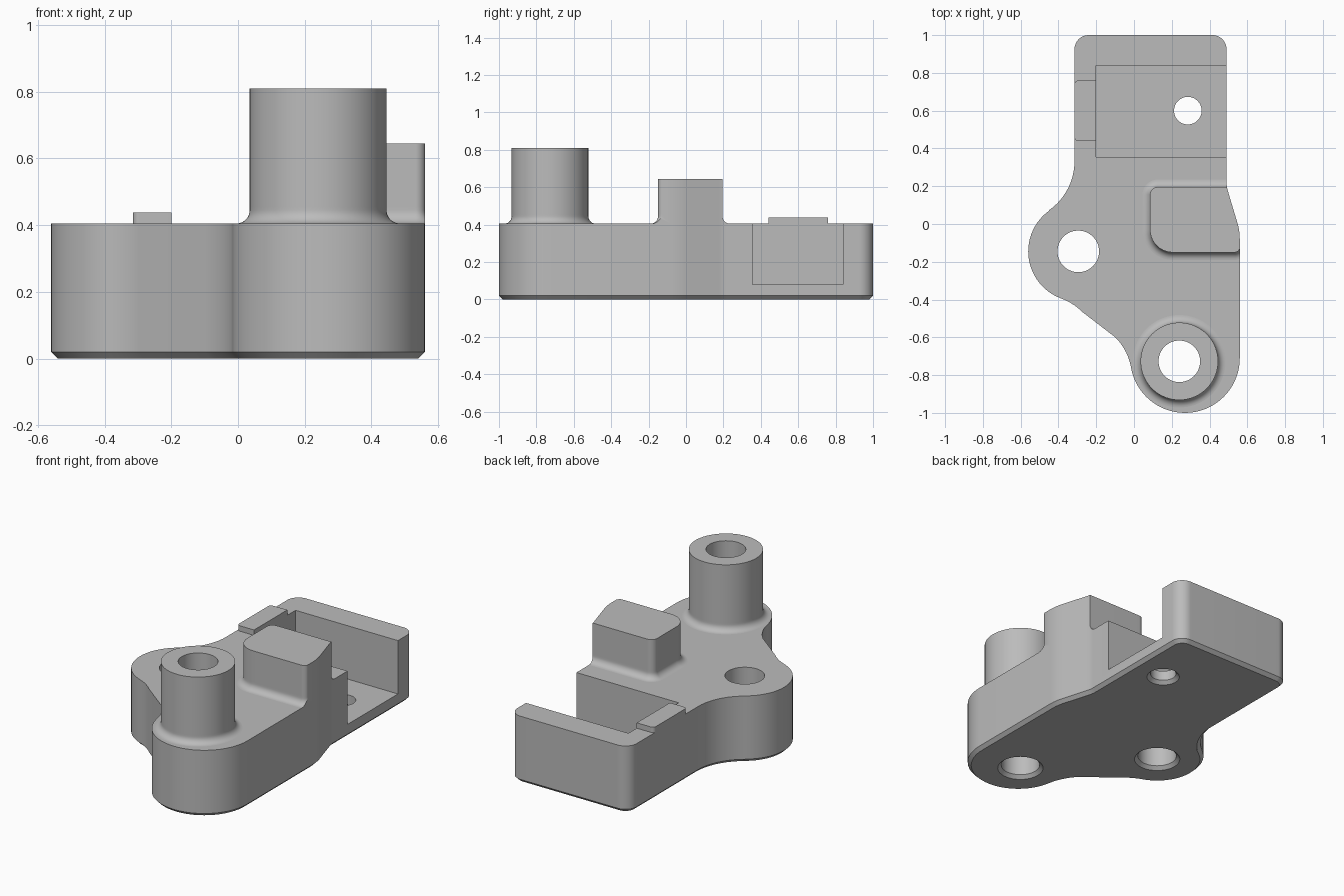
import bpy, bmesh, math
from mathutils import Vector

cube = bpy.data.objects.get("Cube")
if cube:
    bpy.data.objects.remove(cube, do_unlink=True)

grey = bpy.data.materials.new("plain grey")
grey.use_nodes = True
GREY = (0.5, 0.5, 0.5, 1)
grey.diffuse_color = GREY
grey.node_tree.nodes["Principled BSDF"].inputs["Base Color"].default_value = GREY


def path(arcs):
    """Counter-clockwise outline of arcs (cx, cy, radius, start, end) joined by lines."""
    pts = []
    for cx, cy, r, a, b in arcs:
        n = max(1, math.ceil(abs(b - a) / 5)) if r else 0
        for i in range(n + 1):
            t = math.radians(a + (b - a) * i / max(n, 1))
            pts.append(Vector((cx + r * math.cos(t), cy + r * math.sin(t))))
    return pts


def circle(x, y, r):
    return path([(x, y, r, 0, 355)])


def rounded_box(x0, y0, x1, y1, radii):
    a, b, c, d = radii
    return path([(x0 + a, y0 + a, a, 180, 270), (x1 - b, y0 + b, b, 270, 360),
                 (x1 - c, y1 - c, c, 0, 90), (x0 + d, y1 - d, d, 90, 180)])


def offset(pts, d):
    """Move an outline outwards by d with mitred corners."""
    out = []
    for i, p in enumerate(pts):
        e = (p - pts[i - 1]).normalized()
        f = (pts[(i + 1) % len(pts)] - p).normalized()
        n1, n2 = Vector((e.y, -e.x)), Vector((f.y, -f.x))
        out.append(p + (n1 + n2) * d / (1 + n1.dot(n2)))
    return out


def loft(name, pts, sections):
    """Closed solid through (offset, height) sections of one outline."""
    bm = bmesh.new()
    rings = [[bm.verts.new((p.x, p.y, z)) for p in offset(pts, d)] for d, z in sections]
    n = len(pts)
    for lo, hi in zip(rings, rings[1:]):
        for i in range(n):
            j = (i + 1) % n
            bm.faces.new((lo[i], lo[j], hi[j], hi[i]))
    bm.faces.new(rings[0][::-1])
    bm.faces.new(rings[-1])
    mesh = bpy.data.meshes.new(name)
    bm.to_mesh(mesh)
    bm.free()
    mesh.materials.append(grey)
    obj = bpy.data.objects.new(name, mesh)
    bpy.context.collection.objects.link(obj)
    return obj


def select(obj):
    bpy.ops.object.select_all(action='DESELECT')
    obj.select_set(True)
    bpy.context.view_layer.objects.active = obj


def boolean(obj, cutter, operation='DIFFERENCE'):
    cutter.hide_render = True
    mod = obj.modifiers.new("cut", 'BOOLEAN')
    mod.operation, mod.solver, mod.object = operation, 'EXACT', cutter
    select(obj)
    bpy.ops.object.modifier_apply(modifier=mod.name)


TOP = 0.405
FILLET = 0.04

# Plate outline: front end, waisted right edge, square back, side lobe, concave neck
outline = path([
    (0.27, -0.71, 0.29, 190, 360),
    (0.26, -0.08, 0.30, 0, 18),
    (0.64, 0.22, 0.15, 198, 180),
    (0.415, 0.925, 0.075, 0, 90),
    (-0.24, 0.925, 0.075, 90, 180),
    (-0.632, 0.332, 0.317, 0, -55),
    (-0.295, -0.145, 0.265, 125, 250),
    (-0.488, -0.676, 0.30, 70, 45),
    (-0.311, -0.812, 0.30, 45, 10),
])
body = loft("base_plate", outline, [(-0.02, 0), (0, 0.02), (0, TOP)])

# Concave flare at the foot of the raised parts
flare = []
for i in range(9):
    t = math.radians(90 * i / 8)
    flare.append((FILLET * (1 - math.sin(t)), TOP + FILLET * (1 - math.cos(t))))
flare.append((0, TOP + FILLET + 0.01))

boss = loft("tall_boss", circle(0.24, -0.727, 0.205), flare + [(0, 0.81)])
post = loft("locating_post", rounded_box(0.085, -0.15, 0.562, 0.195, (0.12, 0.03, 0, 0.04)),
            flare + [(0, 0.645)])
tab = loft("small_tab", rounded_box(-0.315, 0.44, -0.2, 0.76, (0.02, 0, 0, 0.02)),
           [(0, TOP), (0, 0.438)])

# Trim the post to the plate edge
trim = loft("post_trim", outline, [(0, 0.2), (0, 1)])
boolean(post, trim, 'INTERSECT')

# Side-opening pocket
pocket = loft("pocket_cutter", rounded_box(-0.2, 0.355, 1, 0.84, (0, 0, 0, 0)),
              [(0, 0.08), (0, 1)])
boolean(body, pocket)
cutters = [trim, pocket]

# Through holes, countersunk underneath
for x, y, r in ((0.24, -0.727, 0.11), (-0.295, -0.145, 0.11), (0.285, 0.6, 0.073)):
    hole = loft("hole_cutter", circle(x, y, r), [(0.03, -0.01), (0, 0.02), (0, 1)])
    boolean(body, hole)
    if y < -0.5:
        boolean(boss, hole)
    cutters.append(hole)

for c in cutters:
    bpy.data.objects.remove(c, do_unlink=True)

for part in (body, boss, post, tab):
    select(part)
    bpy.ops.object.shade_smooth_by_angle(angle=math.radians(25))
